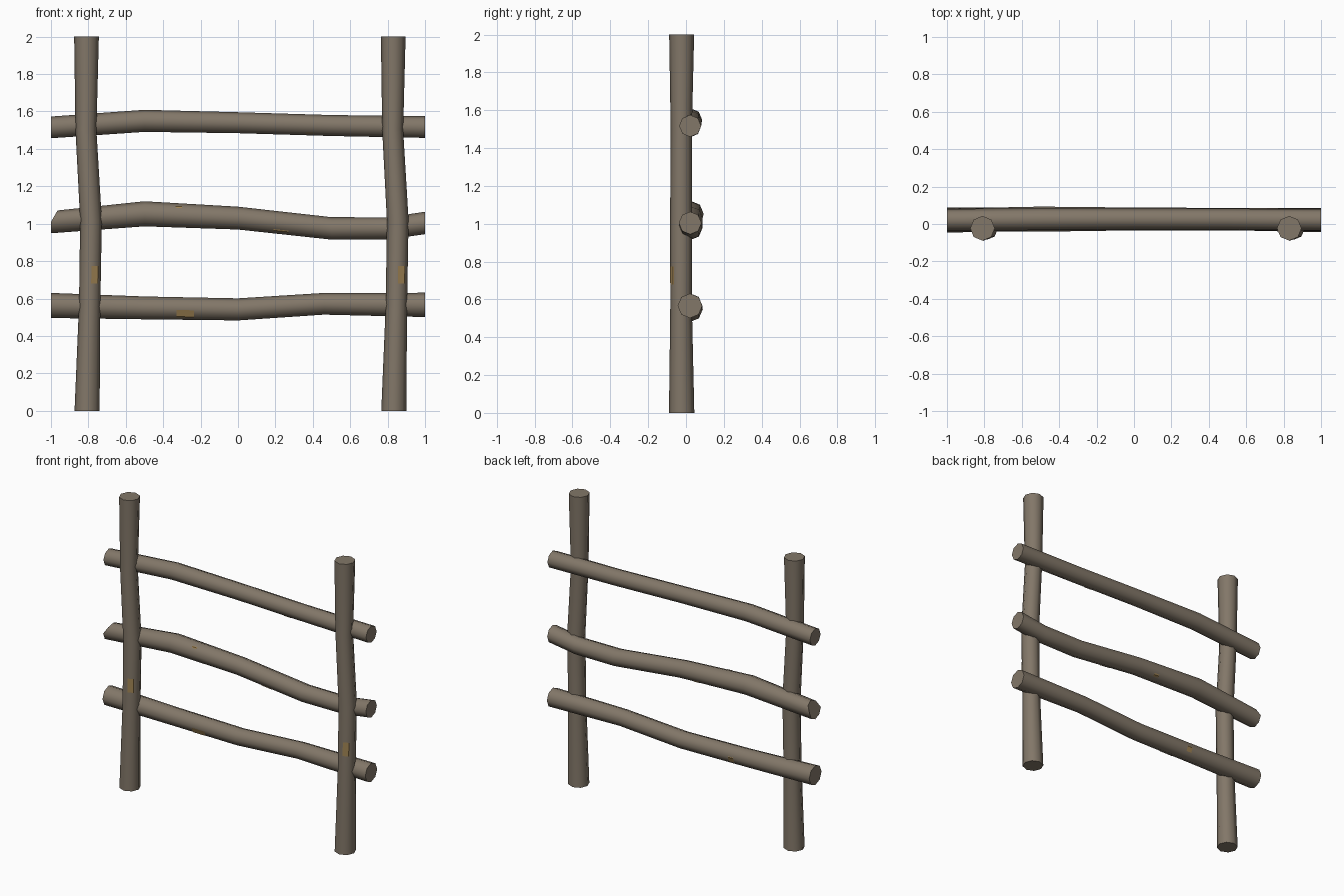
import bpy, bmesh, math
from mathutils import Vector

if "Cube" in bpy.data.objects:
    bpy.data.objects.remove(bpy.data.objects["Cube"])


def material(name, rgb):
    m = bpy.data.materials.new(name)
    m.diffuse_color = (*rgb, 1)
    m.use_nodes = True
    m.node_tree.nodes["Principled BSDF"].inputs["Base Color"].default_value = m.diffuse_color
    return m


BARK = material("weathered_bark", (0.225, 0.185, 0.14))
WOOD = material("bare_wood", (0.36, 0.235, 0.09))
N = 8


# Path points are (position along axis, bend, y, radius)
def ring_point(p, i, axis, grow=0.0):
    s, c, y, r = p
    a = 2 * math.pi * i / N
    r += grow
    if axis == 'z':
        return Vector((c + r * math.cos(a), y + r * math.sin(a), s))
    return Vector((s, y + r * math.cos(a), c + r * math.sin(a)))


def at(path, s):
    for p, q in zip(path, path[1:]):
        if s <= q[0]:
            t = (s - p[0]) / (q[0] - p[0])
            return tuple(u + (v - u) * t for u, v in zip(p, q))
    return path[-1]


def finish(name, bm, mat, smooth):
    bmesh.ops.recalc_face_normals(bm, faces=bm.faces)
    me = bpy.data.meshes.new(name)
    bm.to_mesh(me)
    bm.free()
    me.materials.append(mat)
    ob = bpy.data.objects.new(name, me)
    bpy.context.collection.objects.link(ob)
    bpy.ops.object.select_all(action='DESELECT')
    ob.select_set(True)
    bpy.context.view_layer.objects.active = ob
    if smooth:
        bpy.ops.object.shade_smooth_by_angle(angle=math.radians(50))


def log(name, path, axis, chipped=False):
    bm = bmesh.new()
    rings = [[bm.verts.new(ring_point(p, i, axis)) for i in range(N)] for p in path]
    if chipped:  # slanted cut on the upper half of the first end
        for i in (1, 2, 3):
            rings[0][i].co.x += 0.035 if i == 2 else 0.025
    for a, b in zip(rings, rings[1:]):
        for i in range(N):
            j = (i + 1) % N
            bm.faces.new((a[i], a[j], b[j], b[i]))
    bm.faces.new(rings[0])
    bm.faces.new(rings[-1])
    finish(name, bm, BARK, True)


# Thin plate following the log facets: s = along log, u = facet units around it
def patch(name, path, axis, s0, s1, u0, u1):
    bm = bmesh.new()
    us = [u0] + [k for k in range(math.ceil(u0), math.floor(u1) + 1) if u0 < k < u1] + [u1]
    rows = []
    for k, s in enumerate((s0, s0 + (s1 - s0) * 0.3, s1)):
        p, row = at(path, s), []
        for u in us:
            f = math.floor(u)
            a, b = (ring_point(p, f + d, axis, 0.002) for d in (0, 1))
            row.append(bm.verts.new(a.lerp(b, u - f)))
        rows.append(row)
    for a, b in zip(rows, rows[1:]):
        for i in range(len(us) - 1):
            bm.faces.new((a[i], a[i + 1], b[i + 1], b[i]))
    # make the plate face away from the log
    me_center = Vector(ring_point((*at(path, (s0 + s1) / 2)[:3], 0), 0, axis))
    bm.normal_update()
    for f in bm.faces:
        if f.normal.dot(f.calc_center_median() - me_center) < 0:
            f.normal_flip()
    me = bpy.data.meshes.new(name)
    bm.to_mesh(me)
    bm.free()
    me.materials.append(WOOD)
    bpy.context.collection.objects.link(bpy.data.objects.new(name, me))


# Two identical posts
for side, dx in (("left", 0), ("right", 1.64)):
    post = [(0, -0.807 + dx, -0.023, 0.067), (0.57, -0.793 + dx, -0.026, 0.057),
            (1.02, -0.786 + dx, -0.026, 0.058), (1.5, -0.813 + dx, -0.025, 0.056),
            (2, -0.81 + dx, -0.023, 0.066)]
    log(side + "_post", post, 'z')
    patch(side + "_post_bare_patch", post, 'z', 0.68, 0.775, 6.15, 7.1)

# Three bent rails
top = [(-1, 1.515, 0.022, 0.058), (-0.5, 1.55, 0.026, 0.059), (0, 1.54, 0.027, 0.056),
       (0.5, 1.525, 0.026, 0.056), (1, 1.517, 0.022, 0.058)]
middle = [(-1, 1.01, 0.022, 0.061), (-0.5, 1.053, 0.026, 0.067), (0, 1.03, 0.027, 0.061),
          (0.5, 0.975, 0.026, 0.06), (0.8, 0.975, 0.025, 0.059), (1, 1.004, 0.022, 0.06)]
bottom = [(-1, 0.563, 0.021, 0.067), (-0.5, 0.55, 0.026, 0.061), (0, 0.542, 0.027, 0.059),
          (0.46, 0.572, 0.026, 0.058), (1, 0.566, 0.021, 0.065)]
log("top_rail", top, 'x')
log("middle_rail", middle, 'x', True)
log("bottom_rail", bottom, 'x')

# Bare wood patches on the rails
spots = [(top, 0.36, 0.41, 5.0, 5.3), (middle, -0.335, -0.3, 2.85, 3.15),
         (middle, 0.19, 0.27, 4.85, 5.2), (middle, -0.15, -0.11, 6.7, 7.2),
         (bottom, -0.33, -0.235, 4.2, 5.2), (bottom, -0.42, -0.38, -0.7, 0.1)]
for n, (path, s0, s1, u0, u1) in enumerate(spots):
    patch("rail_bare_patch_%d" % (n + 1), path, 'x', s0, s1, u0, u1)
